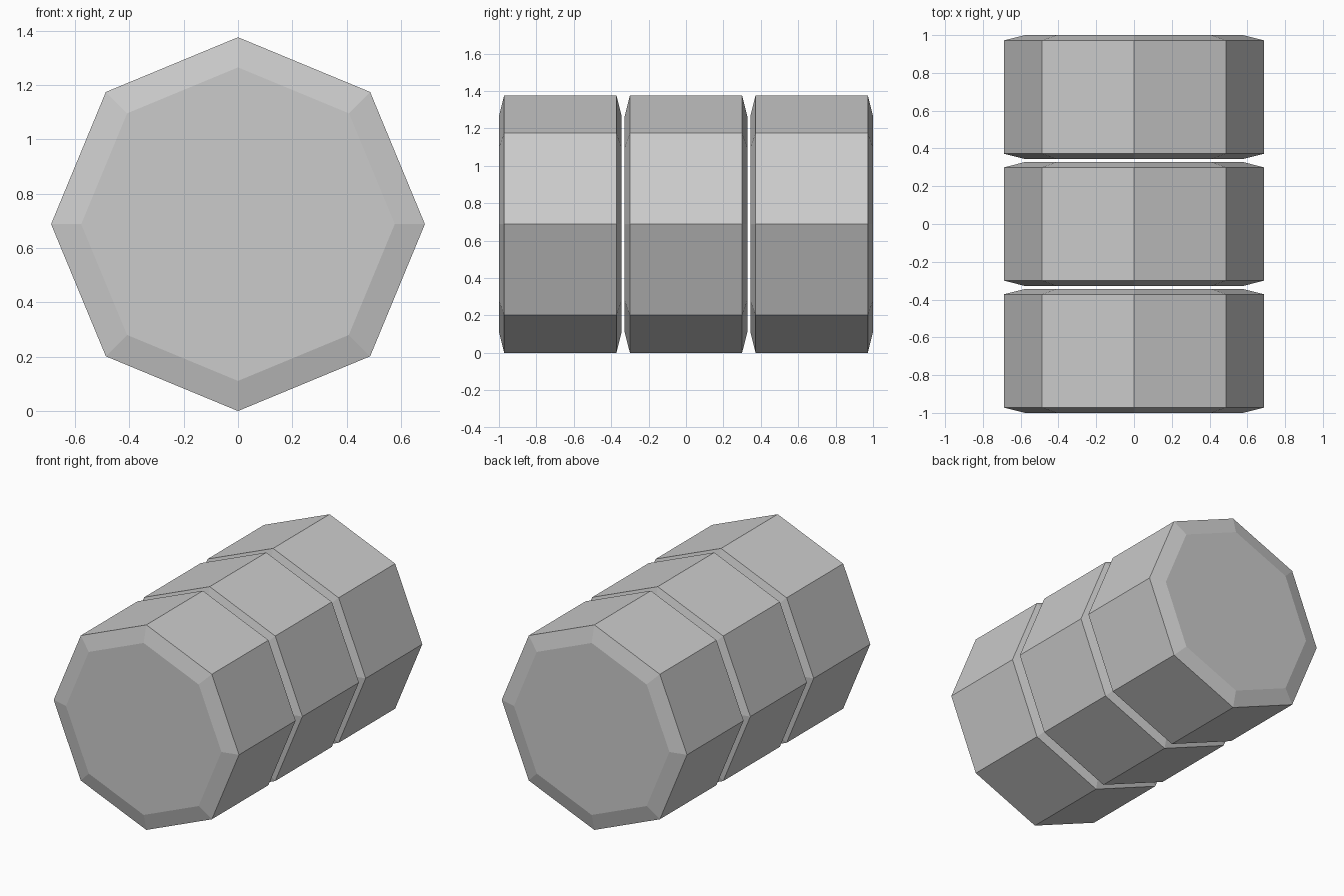
import bpy
import bmesh
from math import radians
from mathutils import Matrix

cube = bpy.data.objects.get("Cube")
if cube:
    bpy.data.objects.remove(cube, do_unlink=True)

RADIUS = 0.688       # octagon corner radius
CAP_RADIUS = 0.577   # inset end-face radius
HALF = 0.328         # half length of one segment
CHAMFER = 0.028      # depth of the sloped rim
SPACING = 0.672      # distance between segment centres

grey = bpy.data.materials.new("plain grey")
grey.use_nodes = True
colour = (0.6, 0.6, 0.6, 1)
grey.diffuse_color = colour
grey.node_tree.nodes["Principled BSDF"].inputs["Base Color"].default_value = colour


def octagonal_segment(name, y):
    """Octagonal prism along y, corner up, with chamfered ends."""
    bm = bmesh.new()
    bmesh.ops.create_cone(bm, cap_ends=True, segments=8, radius1=RADIUS,
                          radius2=RADIUS, depth=2 * (HALF - CHAMFER))
    # Raise each end face into a smaller, sloped cap
    for cap in [f for f in bm.faces if len(f.verts) == 8]:
        side = 1 if cap.normal.z > 0 else -1
        top = bmesh.ops.extrude_discrete_faces(bm, faces=[cap])["faces"][0]
        for v in top.verts:
            v.co.x *= CAP_RADIUS / RADIUS
            v.co.y *= CAP_RADIUS / RADIUS
            v.co.z = side * HALF
    bm.transform(Matrix.Rotation(radians(90), 4, "X"))
    bmesh.ops.recalc_face_normals(bm, faces=bm.faces)
    mesh = bpy.data.meshes.new(name)
    bm.to_mesh(mesh)
    bm.free()
    mesh.materials.append(grey)
    obj = bpy.data.objects.new(name, mesh)
    obj.location = (0, y, RADIUS)
    bpy.context.collection.objects.link(obj)


# Three separate segments in a row with narrow gaps
for name, step in (("front_segment", -1), ("middle_segment", 0), ("back_segment", 1)):
    octagonal_segment(name, step * SPACING)
